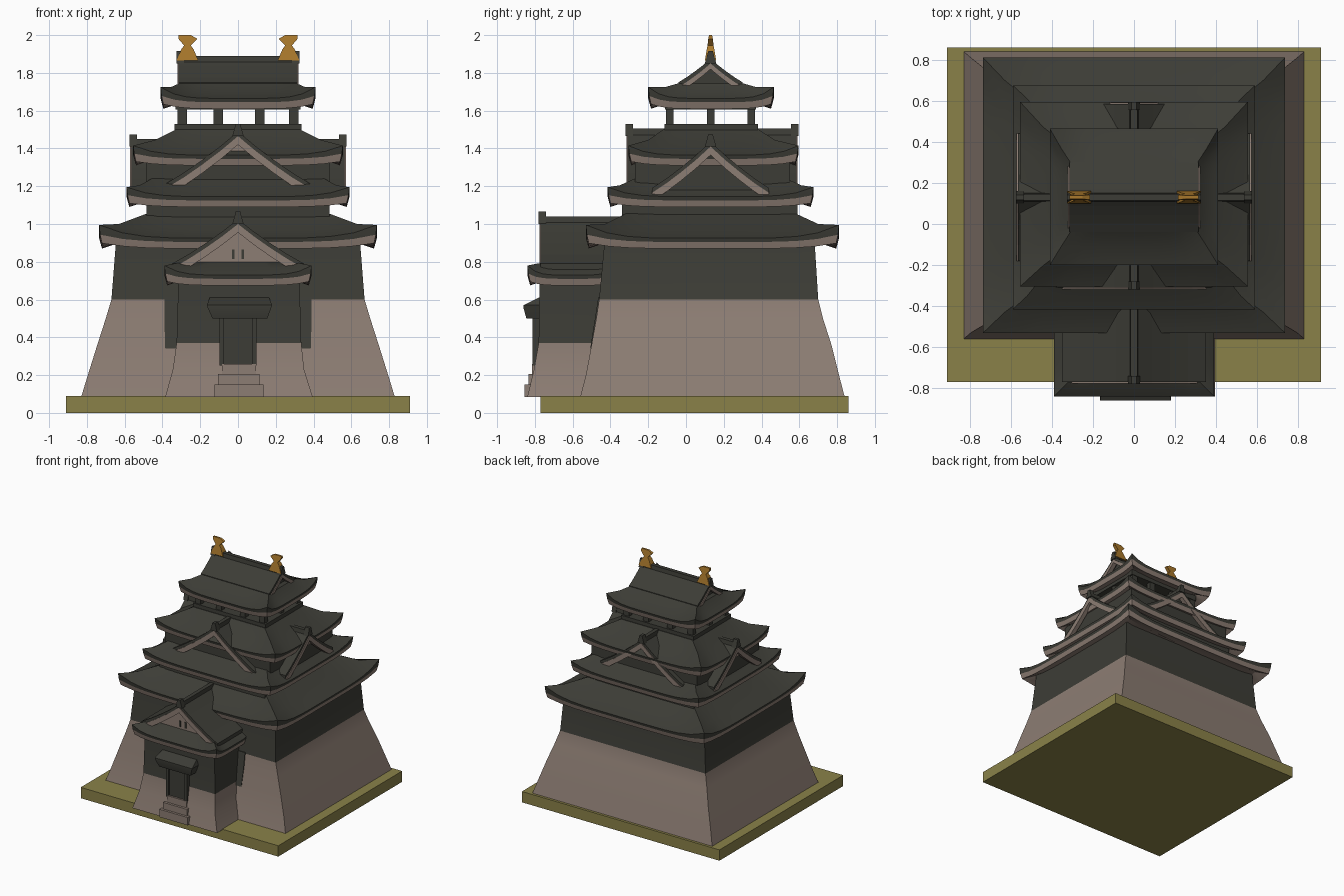
import bpy, bmesh, math
from mathutils import Matrix, Vector

if "Cube" in bpy.data.objects:
    bpy.data.objects.remove(bpy.data.objects["Cube"])


def mat(name, rgb):
    m = bpy.data.materials.new(name)
    m.diffuse_color = (*rgb, 1)
    m.use_nodes = True
    m.node_tree.nodes["Principled BSDF"].inputs["Base Color"].default_value = m.diffuse_color
    return m


MATS = [mat("dark_tile", (0.046, 0.046, 0.037)), mat("warm_stone", (0.265, 0.205, 0.172)),
        mat("moss_ground", (0.255, 0.222, 0.066)), mat("gold", (0.40, 0.19, 0.025))]
DARK, STONE, MOSS, GOLD = range(4)
CY = 0.13  # centre line of the keep


def finish(name, bm, smooth=True):
    bmesh.ops.recalc_face_normals(bm, faces=bm.faces)
    me = bpy.data.meshes.new(name)
    bm.to_mesh(me)
    bm.free()
    ob = bpy.data.objects.new(name, me)
    for m in MATS:
        me.materials.append(m)
    bpy.context.collection.objects.link(ob)
    if smooth:
        bpy.ops.object.select_all(action='DESELECT')
        ob.select_set(True)
        bpy.context.view_layer.objects.active = ob
        bpy.ops.object.shade_smooth_by_angle(angle=math.radians(25))
    return ob


def loft(name, rings, mats, n=1):
    """Stack rectangles (x0, x1, y0, y1, z, corner lift); mats colours each band."""
    bm = bmesh.new()
    loops = []
    for x0, x1, y0, y1, z, lift in rings:
        c = [(x0, y0), (x1, y0), (x1, y1), (x0, y1)]
        loop = []
        for k in range(4):
            a, b = Vector(c[k]), Vector(c[(k + 1) % 4])
            for i in range(n):
                t = i / n
                p = a.lerp(b, t)
                loop.append(bm.verts.new((p.x, p.y, z + lift * abs(2 * t - 1) ** 5)))
        loops.append(loop)
    for r in range(len(loops) - 1):
        a, b, m = loops[r], loops[r + 1], len(loops[r])
        for i in range(m):
            f = bm.faces.new((a[i], a[(i + 1) % m], b[(i + 1) % m], b[i]))
            f.material_index = mats[r]
    bm.faces.new(loops[0]).material_index = mats[0]
    bm.faces.new(loops[-1]).material_index = mats[-1]
    return finish(name, bm)


def box(name, x0, x1, y0, y1, z0, z1, m):
    return loft(name, [(x0, x1, y0, y1, z0, 0), (x0, x1, y0, y1, z1, 0)], [m])


def prism(name, pts, d0, d1, m, xf):
    """Extrude a side/height outline from distance d0 to d1 along the facing direction."""
    bm = bmesh.new()
    a = [bm.verts.new((x, -d0, z)) for x, z in pts]
    b = [bm.verts.new((x, -d1, z)) for x, z in pts]
    k = len(pts)
    bm.faces.new(a)
    bm.faces.new(b)
    for i in range(k):
        bm.faces.new((a[i], a[(i + 1) % k], b[(i + 1) % k], b[i]))
    for f in bm.faces:
        f.material_index = m
    bm.transform(xf)
    return finish(name, bm, False)


def gable(name, angle, w, z0, z1, front, back, fill, barge=0.045, cy=CY):
    """Gabled roof: curved tile slabs, pale bargeboard, recessed infill, ridge with end tile."""
    xf = Matrix.Translation((0, cy, 0)) @ Matrix.Rotation(angle, 4, 'Z')
    half = [(1, 0), (0.75, 0.21), (0.5, 0.45), (0.25, 0.71), (0, 1)]
    line = [(w * s, z0 + (z1 - z0) * h) for s, h in half]
    line += [(-x, z) for x, z in line[-2::-1]]

    def chevron(top, bottom):
        return [(x, z + top) for x, z in line] + [(x, z + bottom) for x, z in reversed(line)]
    prism(name + "_tiles", chevron(0.025, -0.005), back, front, DARK, xf)
    prism(name + "_bargeboard", chevron(0.0, -barge), front - 0.03, front + 0.006, STONE, xf)
    prism(name + "_infill", chevron(-0.01, -0.012)[:9], back, front - 0.045, fill, xf)
    prism(name + "_ridge", [(-0.022, z1), (0.022, z1), (0.016, z1 + 0.04), (-0.016, z1 + 0.04)],
          back, front, DARK, xf)
    prism(name + "_ridge_end", [(-0.03, z1), (0.03, z1), (0.012, z1 + 0.065), (-0.012, z1 + 0.065)],
          front - 0.03, front + 0.01, DARK, xf)
    if fill == STONE:
        for s in (-1, 1):  # vent slots
            x, zc = s * 0.025, z0 + (z1 - z0) * 0.32
            prism(name + "_vent", [(x - .007, zc - .025), (x + .007, zc - .025),
                                   (x + .007, zc + .025), (x - .007, zc + .025)],
                  front - 0.05, front - 0.04, DARK, xf)


def skirt(name, e, z, lift, mid, top, zm, zt):
    """Hipped eaves: soffit, pale rim, lifted corners, then two tiled slopes."""
    def ring(r, h, l, d=0):
        return (r[0] + d, r[1] - d, r[2] + d, r[3] - d, h, l)
    return loft(name, [ring(e, z + 0.025, lift * 0.4, 0.09), ring(e, z, lift * 0.4, 0.015),
                       ring(e, z + 0.035, lift * 0.55, 0.005), ring(e, z + 0.055, lift),
                       ring(mid, zm, lift * 0.5), ring(top, zt, 0)],
                [STONE, STONE, DARK, DARK, DARK], n=12)


# Ground slab
box("ground_slab", -0.91, 0.91, -0.77, 0.86, 0, 0.09, MOSS)

# Battered stone base with the dark wall above it
loft("keep_base", [(-.83, .83, -.56, .84, .085, 0), (-.795, .795, -.53, .81, .2, 0),
                   (-.745, .745, -.50, .77, .36, 0), (-.70, .70, -.475, .725, .5, 0),
                   (-.67, .67, -.46, .70, .6, 0), (-.645, .645, -.43, .68, .92, 0)],
     [STONE, STONE, STONE, STONE, DARK])
loft("dark_wall_patch", [(-.385, .385, -.507, -.4, .34, 0), (-.39, .39, -.482, -.4, .5, 0),
                         (-.39, .39, -.465, -.4, .61, 0)], [DARK, DARK])

# First roof and second storey
skirt("first_roof", (-.735, .735, -.53, .81), .87, .07,
      (-.63, .63, -.43, .70), (-.47, .47, -.31, .57), .965, 1.06)
box("second_storey", -.485, .485, -.34, .59, .95, 1.13, DARK)

# Second roof and third storey
skirt("second_roof", (-.59, .59, -.415, .675), 1.09, .05,
      (-.52, .52, -.35, .61), (-.44, .44, -.25, .51), 1.18, 1.25)
box("third_storey", -.485, .485, -.27, .55, 1.15, 1.34, DARK)

# Third roof, with gables on all four sides
skirt("third_roof", (-.555, .555, -.305, .595), 1.31, .05,
      (-.44, .44, -.20, .47), (-.33, .33, -.12, .385), 1.42, 1.50)
gable("front_gable", 0, .38, 1.19, 1.465, .44, .1, STONE)
gable("back_gable", math.pi, .38, 1.19, 1.465, .455, .1, DARK)
for side in (-1, 1):
    gable("side_gable", side * math.pi / 2, .31, 1.165, 1.41, .565, .15, DARK)

# Open lookout: floor, posts and lintel
box("lookout_floor", -.335, .335, -.115, .38, 1.46, 1.53, DARK)
for x in (-.295, -.105, .115, .295):
    for y in (-.085, .13, .345):
        if abs(x) > .2 or y != .13:
            box("lookout_post", x - .025, x + .025, y - .02, y + .02, 1.52, 1.64, DARK)
box("lookout_ceiling", -.33, .33, -.11, .37, 1.605, 1.65, DARK)

# Top roof with gabled ends
skirt("top_roof", (-.41, .41, -.20, .465), 1.61, .06,
      (-.355, .355, -.11, .37), (-.31, .31, -.04, .30), 1.695, 1.745)
for side in (-1, 1):
    gable("top_gable", side * math.pi / 2, .17, 1.725, 1.85, .315, 0, DARK, .03)

# Golden roof finials
for s in (-1, 1):
    rings = [(.21, .325, .10, .16, 1.865), (.235, .30, .11, .15, 1.925), (.25, .285, .114, .146, 1.945),
             (.215, .315, .118, .142, 1.98), (.25, .315, .122, .138, 2.0)]
    loft("finial", [(*sorted((s * a, s * b)), c, d, z, 0) for a, b, c, d, z in rings], [GOLD] * 4)

# Gatehouse body
loft("gatehouse", [(-.385, .395, -.84, -.4, .085, 0), (-.345, .35, -.805, -.4, .23, 0),
                   (-.325, .335, -.78, -.4, .37, 0), (-.315, .325, -.775, -.4, .72, 0)],
     [STONE, STONE, DARK])

# Gatehouse roof
skirt("gatehouse_roof", (-.39, .39, -.84, -.36), .675, .05,
      (-.34, .34, -.79, -.38), (-.27, .27, -.72, -.40), .765, .80)
gable("gatehouse_gable", 0, .35, .765, 1.0, .90, .45, STONE)

# Door, frame, canopy and steps
box("door", -.075, .075, -.80, -.7, .26, .50, DARK)
for x in (-.085, .085):
    box("door_post", x - .012, x + .012, -.812, -.7, .25, .51, DARK)
loft("door_canopy", [(-.135, .155, -.845, -.74, .50, 0), (-.16, .175, -.86, -.74, .555, 0),
                     (-.165, .18, -.86, -.74, .57, 0), (-.15, .165, -.78, -.74, .61, 0)], [DARK] * 3)
for i in range(3):
    box("step", -.125 + .02 * i, .135 - .02 * i, -.855 + .02 * i, -.75, .085, .15 + .055 * i, STONE)
